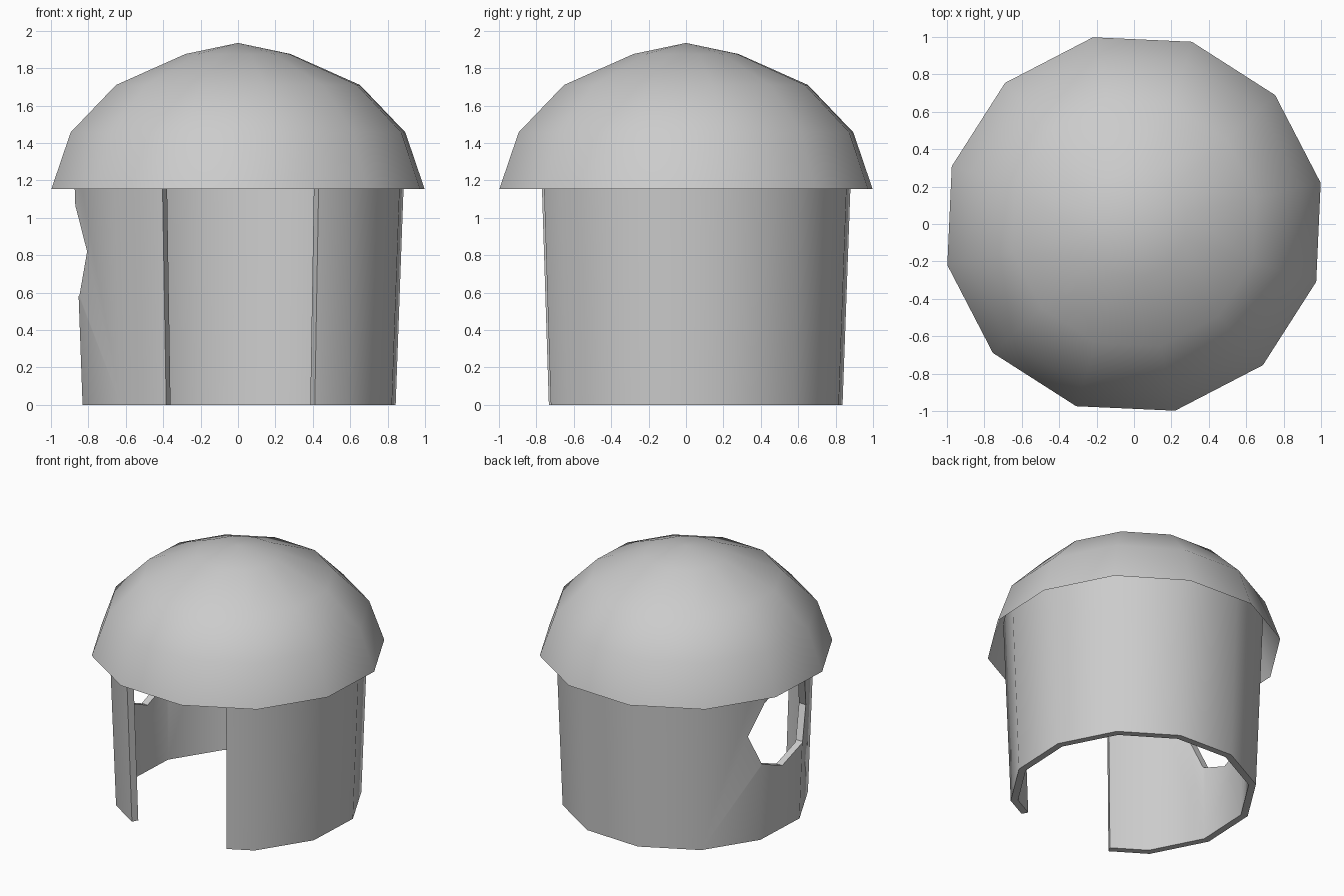
import bpy
import bmesh
from math import cos, sin, pi, radians

cube = bpy.data.objects.get("Cube")
if cube:
    bpy.data.objects.remove(cube, do_unlink=True)

SIDES = 12
TURN = radians(12.4)      # rotation shared by dome and wall
TAPER = 0.0435            # wall widening per unit of height

grey = bpy.data.materials.new("plain grey")
GREY = (0.6, 0.6, 0.6, 1)
grey.diffuse_color = GREY
grey.use_nodes = True
grey.node_tree.nodes["Principled BSDF"].inputs["Base Color"].default_value = GREY


def make_object(name, bm):
    bmesh.ops.recalc_face_normals(bm, faces=bm.faces)
    mesh = bpy.data.meshes.new(name)
    bm.to_mesh(mesh)
    bm.free()
    mesh.materials.append(grey)
    obj = bpy.data.objects.new(name, mesh)
    bpy.context.collection.objects.link(obj)
    return obj


def activate(obj):
    bpy.ops.object.select_all(action="DESELECT")
    obj.select_set(True)
    bpy.context.view_layer.objects.active = obj


def corner(i, radius):
    a = TURN + 2 * pi * i / SIDES
    return radius * cos(a), radius * sin(a)


def along(i, t, radius):
    """Point part way along the polygon side that starts at corner i."""
    (ax, ay), (bx, by) = corner(i, radius), corner(i + 1, radius)
    return ax + (bx - ax) * t, ay + (by - ay) * t


# Domed roof: open shell of stacked rings closed by a fan at the peak
bm = bmesh.new()
rings = []
for radius, z in ((1.022, 1.153), (0.916, 1.457), (0.668, 1.71), (0.287, 1.876)):
    rings.append([bm.verts.new((*corner(i, radius), z)) for i in range(SIDES)])
peak = bm.verts.new((0, 0, 1.935))
for i in range(SIDES):
    j = (i + 1) % SIDES
    for low, high in zip(rings, rings[1:]):
        bm.faces.new((low[i], low[j], high[j], high[i]))
    bm.faces.new((rings[-1][i], rings[-1][j], peak))
dome = make_object("dome_roof", bm)

# Round wall: tapered thick band, left open at the front for the doorway
bm = bmesh.new()


def wall_column(x, y):
    column = []
    for z in (0, 1.42):
        s = 1 + TAPER * z
        column.append(bm.verts.new((x * s + 0.006, y * s, z)))
    return column


def wall_path(radius):
    points = [along(-3, 0.56, radius)]
    points += [corner(i, radius) for i in range(-2, 8)]
    points.append(along(7, 0.65, radius))
    return [wall_column(*p) for p in points]


outer, inner = wall_path(0.857), wall_path(0.806)
for k in range(len(outer) - 1):
    a, b, c, d = outer[k], outer[k + 1], inner[k + 1], inner[k]
    for p, q in ((a, b), (b, c), (c, d), (d, a)):
        if (p, q) in ((a, b), (c, d)):
            bm.faces.new((p[0], q[0], q[1], p[1]))
    bm.faces.new((a[0], b[0], c[0], d[0]))
    bm.faces.new((a[1], b[1], c[1], d[1]))
for k in (0, -1):
    bm.faces.new((outer[k][0], outer[k][1], inner[k][1], inner[k][0]))
wall = make_object("round_wall", bm)

# Eight-sided window cut through the right side of the wall
bm = bmesh.new()
ends = []
for x in (-1.2, -0.45):
    ends.append([bm.verts.new((x, 0.035 + 0.33 * cos(i * pi / 4),
                               0.82 + 0.33 * sin(i * pi / 4))) for i in range(8)])
    bm.faces.new(ends[-1])
for i in range(8):
    j = (i + 1) % 8
    bm.faces.new((ends[0][i], ends[0][j], ends[1][j], ends[1][i]))
cutter = make_object("window_cutter", bm)
cutter.hide_render = True

cut = wall.modifiers.new("window", "BOOLEAN")
cut.operation = "DIFFERENCE"
cut.solver = "EXACT"
cut.object = cutter
activate(wall)
bpy.ops.object.modifier_apply(modifier=cut.name)
bpy.data.objects.remove(cutter, do_unlink=True)

# Smooth shading with crisp edges at the openings
for obj in (dome, wall):
    activate(obj)
    bpy.ops.object.shade_smooth_by_angle(angle=radians(40))
